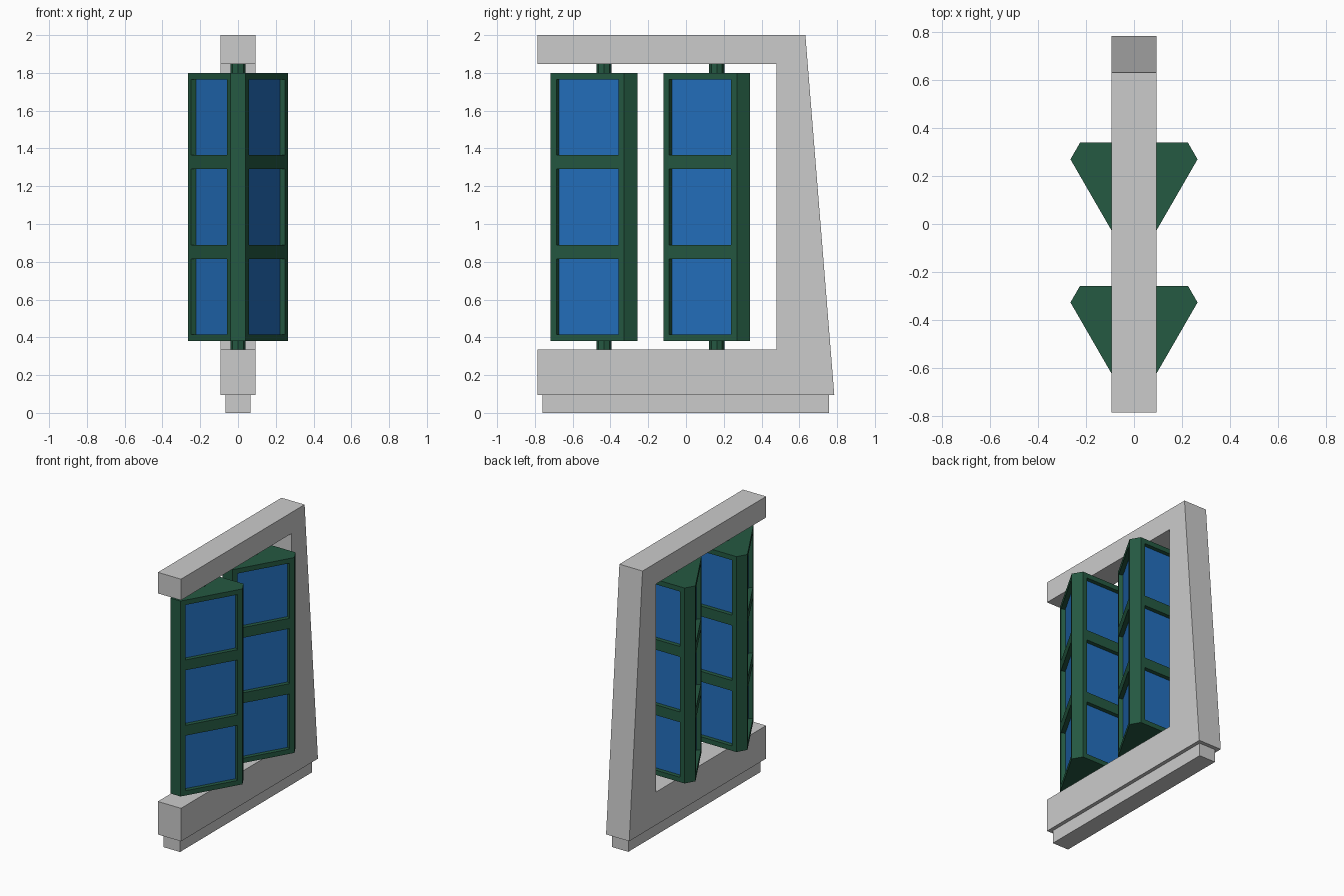
import bpy, bmesh
from math import radians
from mathutils import Matrix, Vector

cube = bpy.data.objects.get("Cube")
if cube:
    bpy.data.objects.remove(cube, do_unlink=True)


def material(name, rgb):
    m = bpy.data.materials.new(name)
    m.use_nodes = True
    m.diffuse_color = (*rgb, 1)
    m.node_tree.nodes["Principled BSDF"].inputs["Base Color"].default_value = (*rgb, 1)
    return m


grey = material("light_grey", (0.6, 0.6, 0.6))
green = material("dark_green", (0.018, 0.1, 0.054))
blue = material("panel_blue", (0.017, 0.162, 0.52))


def finish(name, bm, mats):
    bmesh.ops.recalc_face_normals(bm, faces=bm.faces)
    mesh = bpy.data.meshes.new(name)
    bm.to_mesh(mesh)
    bm.free()
    for m in mats:
        mesh.materials.append(m)
    obj = bpy.data.objects.new(name, mesh)
    bpy.context.collection.objects.link(obj)
    return obj


def slab(name, profile, half_width):
    """Extrude a (y, z) profile symmetrically along x."""
    bm = bmesh.new()
    face = bm.faces.new([bm.verts.new((-half_width, y, z)) for y, z in profile])
    new = bmesh.ops.extrude_face_region(bm, geom=[face])["geom"]
    bmesh.ops.translate(bm, vec=(2 * half_width, 0, 0),
                        verts=[v for v in new if isinstance(v, bmesh.types.BMVert)])
    finish(name, bm, [grey])


# Bracket-shaped frame with a sloping rear post, and the plinth below it
slab("frame", [(-0.787, 0.095), (0.785, 0.095), (0.632, 2), (-0.787, 2),
               (-0.787, 1.847), (0.48, 1.847), (0.48, 0.335), (-0.787, 0.335)], 0.093)
slab("base_plinth", [(-0.76, 0), (0.757, 0), (0.757, 0.095), (-0.76, 0.095)], 0.066)

BOTTOM, TOP, MARGIN, PANEL, GAP, DEPTH = 0.38, 1.80, 0.035, 0.4, 0.075, 0.03
ROWS = [BOTTOM]
for i in range(3):
    start = BOTTOM + MARGIN + i * (PANEL + GAP)
    ROWS += [start, start + PANEL]
ROWS.append(TOP)


def rotor(name, y):
    """Triangular prism with cut corners and three recessed panels per side."""
    bm = bmesh.new()
    outline = []
    for k in range(3):
        turn = Matrix.Rotation(radians(120 * k), 3, "Z")
        a, b = turn @ Vector((-0.04, -0.283, 0)), turn @ Vector((0.04, -0.283, 0))
        c = Matrix.Rotation(radians(120), 3, "Z") @ a
        inset = (c - b).normalized() * MARGIN
        outline += [a, b, b + inset, c - inset]
    rings = [[bm.verts.new((p.x, p.y + y, z)) for p in outline] for z in ROWS]
    panels = []
    n = len(outline)
    for r in range(len(ROWS) - 1):
        for i in range(n):
            j = (i + 1) % n
            f = bm.faces.new((rings[r][i], rings[r][j], rings[r + 1][j], rings[r + 1][i]))
            if i % 4 == 2 and r % 2 == 1:
                panels.append(f)
    bm.faces.new(rings[0][::-1])
    bm.faces.new(rings[-1])
    bm.normal_update()
    # Sink the panels and colour their floors
    for f in bmesh.ops.extrude_discrete_faces(bm, faces=panels)["faces"]:
        f.normal_update()
        bmesh.ops.translate(bm, verts=f.verts[:], vec=f.normal * -DEPTH)
        f.material_index = 1
    finish(name, bm, [green, blue])


def axle(name, y):
    bm = bmesh.new()
    bmesh.ops.create_cone(bm, cap_ends=True, segments=8, radius1=0.04, radius2=0.04,
                          depth=1.53, matrix=Matrix.Translation((0, y, 1.09)))
    finish(name, bm, [green])


# Two rotating panels on vertical axles
for label, y in (("front", -0.434), ("rear", 0.163)):
    rotor(label + "_rotor", y)
    axle(label + "_axle", y)
